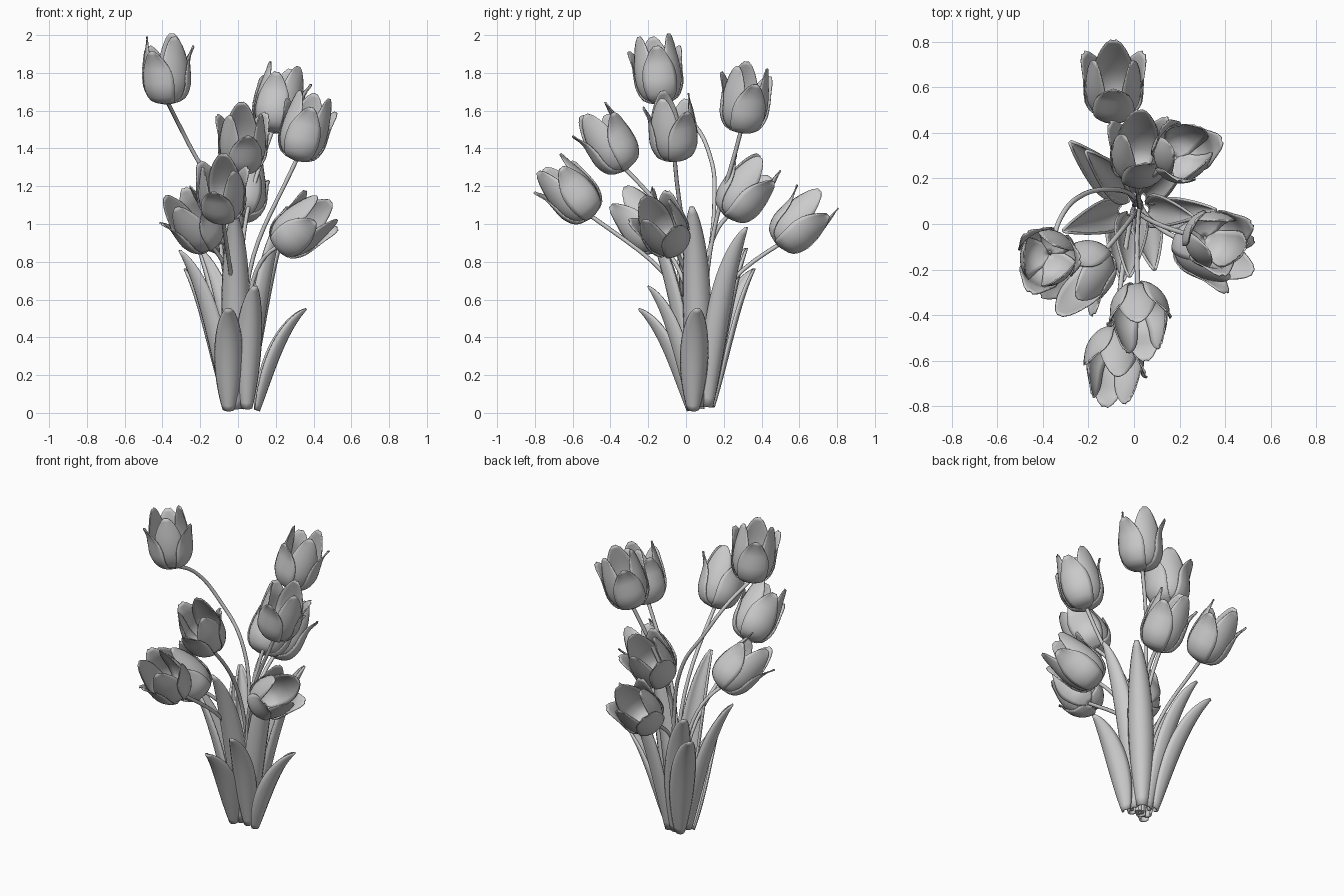
import bpy, math
from mathutils import Vector

if "Cube" in bpy.data.objects:
    bpy.data.objects.remove(bpy.data.objects["Cube"])

def lerp_table(tab, t):
    """Smooth (Catmull-Rom) sampling of an evenly spaced list of tuples."""
    n = len(tab) - 1
    i = min(int(t * n), n - 1)
    f = t * n - i
    p = [Vector(tab[max(0, min(n, i + k))]) for k in (-1, 0, 1, 2)]
    return 0.5 * (2 * p[1] + (p[2] - p[0]) * f + (2 * p[0] - 5 * p[1] + 4 * p[2] - p[3]) * f * f
                  + (3 * p[1] - p[0] - 3 * p[2] + p[3]) * f ** 3)

def grid_faces(start, rows, cols):
    return [(start + r * cols + c, start + r * cols + c + 1,
             start + (r + 1) * cols + c + 1, start + (r + 1) * cols + c)
            for r in range(rows - 1) for c in range(cols - 1)]

def make_mesh(name, verts, faces, thick):
    me = bpy.data.meshes.new(name)
    me.from_pydata([tuple(v) for v in verts], [], faces)
    for p in me.polygons:
        p.use_smooth = True
    ob = bpy.data.objects.new(name, me)
    bpy.context.collection.objects.link(ob)
    m = ob.modifiers.new("thickness", 'SOLIDIFY')
    m.thickness, m.offset = thick, 0
    return ob

# petal profiles: (radius, height) from base to tip
INNER = [(0.008, 0.0), (0.080, 0.025), (0.115, 0.10), (0.117, 0.19), (0.104, 0.28), (0.088, 0.36)]
OUTER = [(0.010, -0.004), (0.086, 0.02), (0.122, 0.085), (0.127, 0.16), (0.128, 0.225), (0.148, 0.295)]

def flower(name, base, axis, spin):
    q = Vector(axis).to_track_quat('Z', 'Y')
    verts, faces = [], []
    R, C = 15, 9
    for k in range(6):
        prof = OUTER if k % 2 else INNER
        phi = math.radians(spin + 60 * k)
        start = len(verts)
        for i in range(R):
            t = i / (R - 1)
            r, z = lerp_table(prof, t)
            # half width of the petal, narrowing towards the tip
            w = 0.094 * math.sin(math.pi * min(1, 0.10 + t * 0.88) ** 1.05) ** 0.85 + 0.003
            w = min(w, r * 1.15)
            for j in range(C):
                u = j / (C - 1) * 2 - 1
                a = u * w / max(r, 0.01)
                rr = r * (1 + 0.05 * u * u * t)
                verts.append(Vector(base) + q @ Vector((rr * math.cos(phi + a), rr * math.sin(phi + a), z)))
        faces += grid_faces(start, R, C)
    return make_mesh(name, verts, faces, 0.006)

def stem(name, pts, handles=None):
    cu = bpy.data.curves.new(name, 'CURVE')
    cu.dimensions = '3D'
    cu.bevel_depth, cu.bevel_resolution, cu.resolution_u = 0.011, 2, 12
    cu.use_fill_caps = True
    sp = cu.splines.new('BEZIER')
    sp.bezier_points.add(len(pts) - 1)
    for bp, p in zip(sp.bezier_points, pts):
        bp.co = p
        bp.handle_left_type = bp.handle_right_type = 'FREE' if handles else 'AUTO'
    if handles:
        a, b = sp.bezier_points
        a.handle_left, a.handle_right = a.co, handles[0]
        b.handle_left, b.handle_right = handles[1], b.co
    ob = bpy.data.objects.new(name, cu)
    bpy.context.collection.objects.link(ob)

def leaf(name, base, tip, width):
    b, t = Vector(base), Vector(tip)
    d = t - b
    flat = Vector((d.x, d.y, 0))
    out = flat.normalized()
    side = Vector((0, 0, 1)).cross(out)
    c1 = b + flat * 0.30 + Vector((0, 0, d.z * 0.36))
    c2 = b + flat * 0.54 + Vector((0, 0, d.z * 0.76))
    verts, R, C = [], 22, 9
    for i in range(R):
        s = i / (R - 1)
        p = b * (1 - s) ** 3 + c1 * 3 * s * (1 - s) ** 2 + c2 * 3 * s * s * (1 - s) + t * s ** 3
        tan = (c1 - b) * (1 - s) ** 2 + (c2 - c1) * 2 * s * (1 - s) + (t - c2) * s * s
        nrm = side.cross(tan).normalized()
        if nrm.dot(out) < 0:
            nrm = -nrm
        w = width * 0.5 * (math.sin(math.pi * (0.08 + 0.91 * s)) ** 0.7)
        for j in range(C):
            u = j / (C - 1) * 2 - 1
            verts.append(p + side * (w * math.sin(u * 1.3) / math.sin(1.3)) - nrm * w * 1.3 * (1 - math.cos(u * 1.3)))
    make_mesh(name, verts, grid_faces(0, R, C), 0.012)

# blooms: base, axis, spin; each on its own stem
BLOOMS = [
    ((-0.37, -0.13, 1.64), (-0.06, -0.12, 1), 90),
    ((0.18, 0.29, 1.49), (0.22, 0.15, 1), 70),
    ((0.31, -0.06, 1.34), (0.28, -0.05, 1), 10),
    ((0.02, -0.32, 1.29), (0.04, -0.60, 1), 95),
    ((-0.08, -0.50, 1.04), (-0.06, -0.85, 1), 80),
    ((0.02, 0.22, 1.04), (0.05, 0.70, 1), 40),
    ((-0.09, 0.49, 0.89), (0.0, 0.98, 1), 30),
    ((-0.15, -0.14, 0.89), (-0.68, -0.75, 1), 60),
    ((0.21, -0.07, 0.88), (1.0, -0.40, 0.80), 20),
]
for n, (base, axis, spin) in enumerate(BLOOMS):
    flower(f"bloom_{n + 1}", base, axis, spin)
    a = 2.4 * n
    foot = Vector((0.015 + 0.018 * math.cos(a), 0.07 + 0.018 * math.sin(a), 0.02))
    if n == 0:   # tallest stem bows backwards first
        stem("stem_1", [foot, (0.01, 0.11, 0.7), (-0.08, 0.15, 1.12), (-0.22, 0.13, 1.35),
                        (-0.32, 0.03, 1.54), base])
    else:        # the others rise upright, then lean out flatter than the bloom
        lean = Vector((axis[0] * 1.65, axis[1] * 1.65, axis[2]))
        reach = (Vector(base) - foot).xy.length
        back = Vector(base) - lean * (0.7 * reach / lean.xy.length)
        stem(f"stem_{n + 1}", [foot, base], [foot + Vector((0, 0, base[2] * 0.65)), back])

# leaves around the clump: base, tip, width
LEAVES = [
    ((-0.05, 0.01, 0.01), (-0.05, -0.25, 0.55), 0.14),
    ((0.11, 0.04, 0.01), (0.36, 0.06, 0.55), 0.14),
    ((-0.01, 0.03, 0.02), (-0.02, -0.23, 1.06), 0.14),
    ((0.07, 0.06, 0.03), (0.26, 0.03, 1.09), 0.14),
    ((0.05, 0.13, 0.03), (0.25, 0.32, 0.98), 0.14),
    ((-0.06, 0.14, 0.03), (-0.28, 0.36, 0.76), 0.14),
    ((-0.02, 0.13, 0.03), (-0.21, 0.32, 0.87), 0.14),
    ((-0.07, 0.05, 0.03), (-0.31, -0.03, 0.86), 0.14),
    ((0.05, 0.02, 0.02), (0.09, -0.20, 0.67), 0.13),
]
for n, (b, t, w) in enumerate(LEAVES):
    leaf(f"leaf_{n + 1}", b, t, w)
